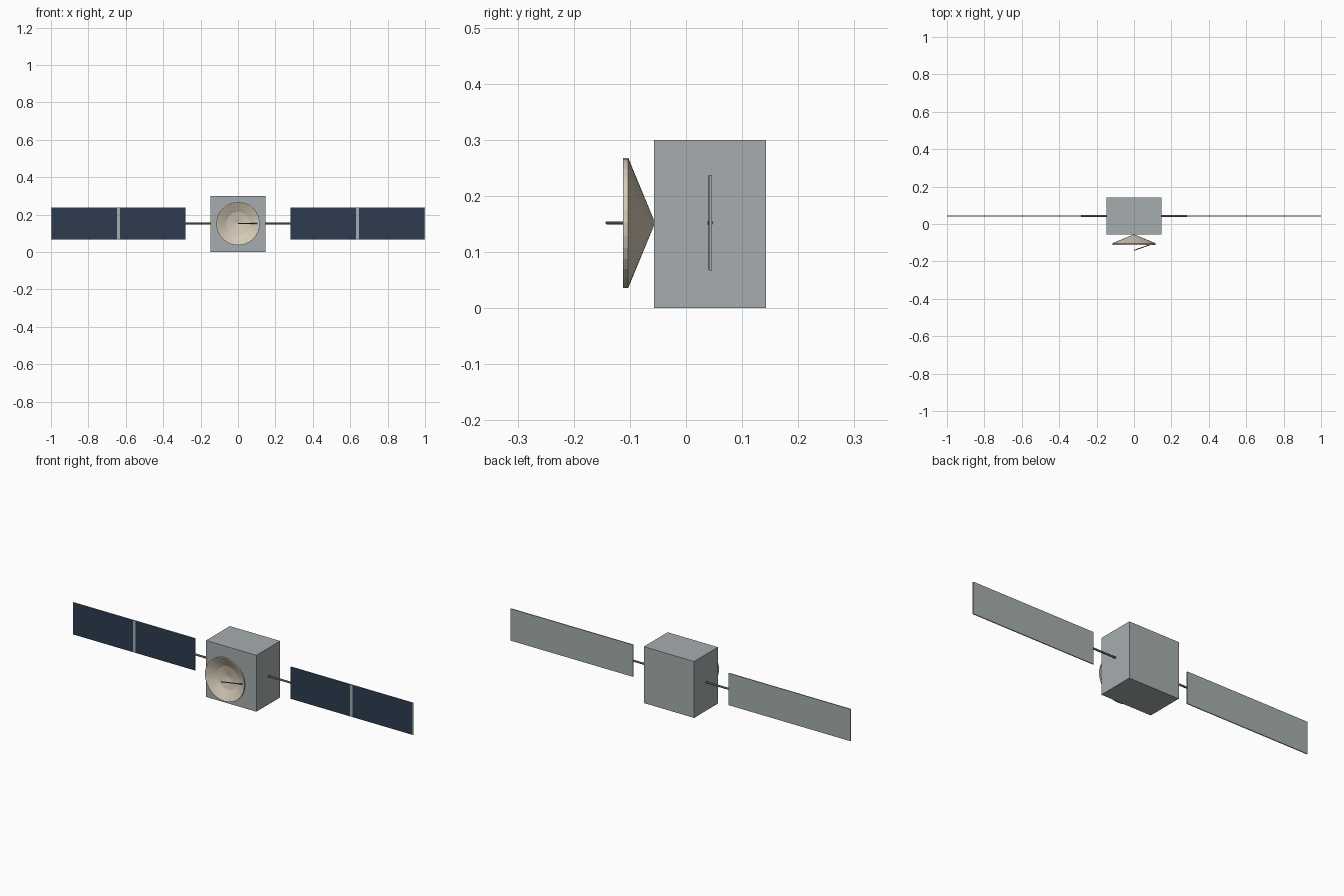
import bpy, bmesh, math
from mathutils import Vector

cube = bpy.data.objects.get("Cube")
if cube:
    bpy.data.objects.remove(cube, do_unlink=True)


def material(name, rgb):
    m = bpy.data.materials.new(name)
    m.use_nodes = True
    colour = (*rgb, 1)
    m.diffuse_color = colour
    m.node_tree.nodes["Principled BSDF"].inputs["Base Color"].default_value = colour
    return m


GREY = material("light grey metal", (0.38, 0.42, 0.43))
NAVY = material("navy solar cell", (0.026, 0.045, 0.08))
CREAM = material("cream dish", (0.66, 0.59, 0.47))
DARK = material("dark grey rod", (0.10, 0.10, 0.10))
MID_Z, PANEL_Y = 0.152, 0.043


def finish(name, bm, mat):
    bmesh.ops.recalc_face_normals(bm, faces=bm.faces)
    mesh = bpy.data.meshes.new(name)
    bm.to_mesh(mesh)
    bm.free()
    mesh.materials.append(mat)
    ob = bpy.data.objects.new(name, mesh)
    bpy.context.collection.objects.link(ob)
    return ob


def box(name, low, high, mat):
    low, high = Vector(low), Vector(high)
    bm = bmesh.new()
    bmesh.ops.create_cube(bm, size=1)
    bmesh.ops.scale(bm, vec=high - low, verts=bm.verts)
    bmesh.ops.translate(bm, vec=(low + high) / 2, verts=bm.verts)
    return finish(name, bm, mat)


def rod(name, start, end, radius, mat):
    start, end = Vector(start), Vector(end)
    axis = end - start
    bm = bmesh.new()
    bmesh.ops.create_cone(bm, cap_ends=True, segments=12, radius1=radius,
                          radius2=radius, depth=axis.length)
    bmesh.ops.rotate(bm, verts=bm.verts,
                     matrix=Vector((0, 0, 1)).rotation_difference(axis).to_matrix())
    bmesh.ops.translate(bm, vec=(start + end) / 2, verts=bm.verts)
    return finish(name, bm, mat)


# Main body
box("body", (-0.148, -0.057, 0), (0.148, 0.143, 0.3), GREY)

# Solar wings, one on each side
for side, s in (("left", 1), ("right", -1)):
    def span(a, b):
        return sorted((s * a, s * b))

    rod(side + "_strut", (s * 0.14, PANEL_Y, MID_Z), (s * 0.283, PANEL_Y, MID_Z), 0.005, DARK)
    x0, x1 = span(0.281, 1.0)
    box(side + "_panel", (x0, PANEL_Y - 0.002, 0.067), (x1, PANEL_Y + 0.003, 0.237), GREY)
    for part, a, b in (("inner", 0.282, 0.631), ("outer", 0.646, 0.995)):
        x0, x1 = span(a, b)
        box(f"{side}_{part}_cells", (x0, PANEL_Y - 0.003, 0.068),
            (x1, PANEL_Y - 0.0015, 0.236), NAVY)

# Dish: profile of radius and y, spun around the y axis
profile = [(0, -0.055), (0.116, -0.103), (0.116, -0.112), (0.113, -0.112),
           (0.062, -0.086), (0, -0.074)]
bm = bmesh.new()
verts = [bm.verts.new((r, y, MID_Z)) for r, y in profile]
edges = [bm.edges.new(pair) for pair in zip(verts, verts[1:])]
bmesh.ops.spin(bm, geom=verts + edges, cent=(0, 0, MID_Z), axis=(0, 1, 0),
               angle=math.tau, steps=32)
bmesh.ops.remove_doubles(bm, verts=bm.verts, dist=0.0001)
finish("dish", bm, CREAM)

# Feed arm from the dish rim to the focus
rod("feed_arm", (0.105, -0.104, MID_Z), (0, -0.141, MID_Z), 0.0025, DARK)
